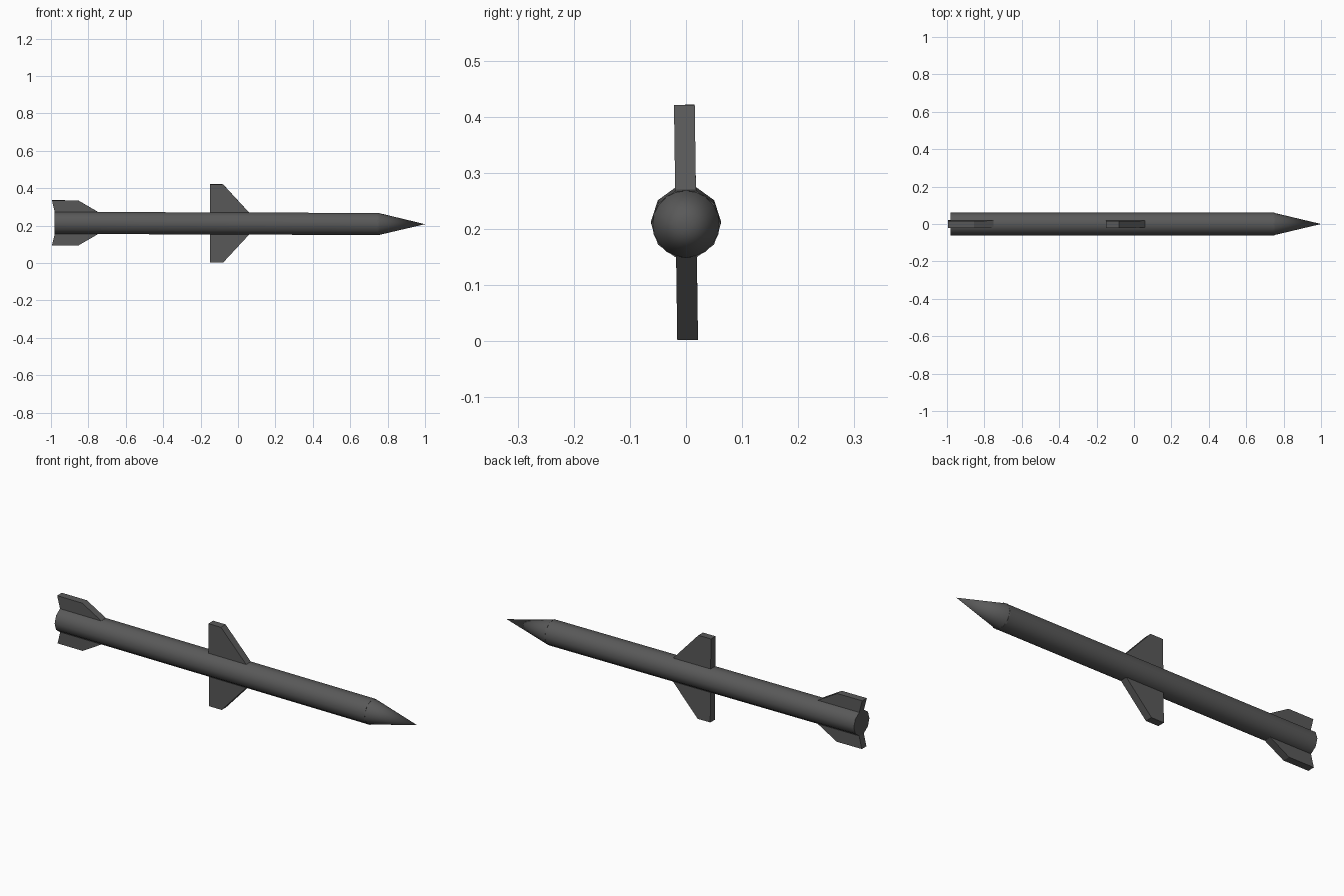
import bpy, bmesh, math
from mathutils import Matrix

if "Cube" in bpy.data.objects:
    bpy.data.objects.remove(bpy.data.objects["Cube"])

grey = bpy.data.materials.new("dark_grey")
grey.diffuse_color = (0.1, 0.1, 0.1, 1)
grey.use_nodes = True
grey.node_tree.nodes["Principled BSDF"].inputs["Base Color"].default_value = grey.diffuse_color
ROLL = math.radians(0.8)


def axis_z(x):
    """Height of the slightly drooping centre line."""
    return 0.2115 - 0.0035 * x


def finish(name, bm, smooth=None):
    bmesh.ops.recalc_face_normals(bm, faces=bm.faces)
    mesh = bpy.data.meshes.new(name)
    bm.to_mesh(mesh)
    bm.free()
    mesh.materials.append(grey)
    obj = bpy.data.objects.new(name, mesh)
    bpy.context.collection.objects.link(obj)
    if smooth:
        bpy.ops.object.select_all(action='DESELECT')
        obj.select_set(True)
        bpy.context.view_layer.objects.active = obj
        bpy.ops.object.shade_smooth_by_angle(angle=math.radians(smooth))
    return obj


def tube(name, stations, sides, smooth):
    """Loft rings of (x, radius) along the centre line; radius 0 makes a tip."""
    bm = bmesh.new()
    rings = []
    for x, r in stations:
        n = sides if r else 1
        rings.append([bm.verts.new((x, r * math.cos(2 * math.pi * i / sides),
                                    axis_z(x) + r * math.sin(2 * math.pi * i / sides)))
                      for i in range(n)])
    for a, b in zip(rings, rings[1:]):
        for i in range(sides):
            j = (i + 1) % sides
            if len(b) == 1:
                bm.faces.new((a[i], a[j], b[0]))
            else:
                bm.faces.new((a[i], a[j], b[j], b[i]))
    bm.faces.new(rings[0])
    if len(rings[-1]) > 1:
        bm.faces.new(rings[-1])
    return finish(name, bm, smooth)


def fin(name, outline, side, thickness=0.037):
    """Extrude an (x, distance from axis) outline across y."""
    bm = bmesh.new()
    face = bm.faces.new([bm.verts.new((x, -thickness / 2, side * d)) for x, d in outline])
    ext = bmesh.ops.extrude_face_region(bm, geom=[face])
    verts = [v for v in ext["geom"] if isinstance(v, bmesh.types.BMVert)]
    bmesh.ops.translate(bm, verts=verts, vec=(0, thickness, 0))
    bm.transform(Matrix.Rotation(ROLL, 4, 'X'))
    for v in bm.verts:
        v.co.z += axis_z(v.co.x)
    return finish(name, bm)


# Ten-sided body and pointed nose
tube("body", [(-0.98, 0.062), (0.75, 0.062)], 10, 40)
tube("nose_cone", [(0.745, 0.0605), (1.0, 0)], 20, 40)

# Clipped middle wings and swept tail fins, above and below
wing = [(-0.15, 0.03), (-0.15, 0.2095), (-0.08, 0.2095), (0.06, 0.058), (0.06, 0.03)]
tail = [(-0.98, 0.03), (-0.98, 0.06), (-0.995, 0.121), (-0.855, 0.121),
        (-0.75, 0.06), (-0.75, 0.03)]
for label, side in (("upper", 1), ("lower", -1)):
    fin(label + "_wing", wing, side)
    fin(label + "_tail_fin", tail, side)
